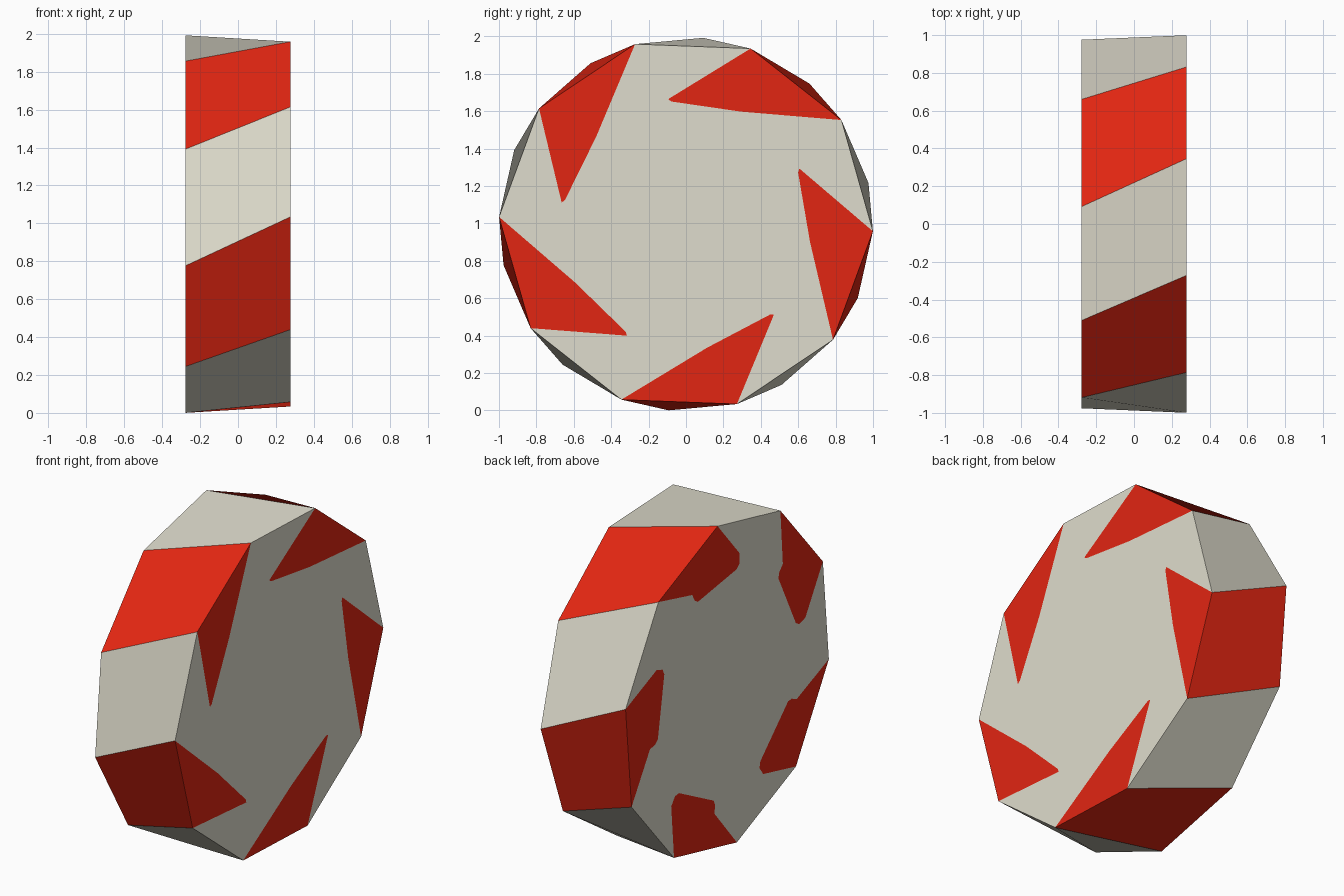
import bpy, bmesh, math

if "Cube" in bpy.data.objects:
    bpy.data.objects.remove(bpy.data.objects["Cube"])

R, HALF, ZC = 1.0, 0.277, 0.996      # radius, half thickness, centre height
RIGHT_A, LEFT_A = -2.2, 12.7         # rotation of the two ten-sided rims


def material(name, rgb):
    m = bpy.data.materials.new(name)
    m.diffuse_color = (*rgb, 1)
    m.use_nodes = True
    m.node_tree.nodes["Principled BSDF"].inputs["Base Color"].default_value = m.diffuse_color
    return m


bm = bmesh.new()


def vert(x, angle, r=R):
    t = math.radians(angle)
    return bm.verts.new((x, r * math.cos(t), ZC + r * math.sin(t)))


def face(verts, red):
    bm.faces.new(verts).material_index = int(red)


right = [vert(HALF, RIGHT_A + 36 * i) for i in range(10)]
left = [vert(-HALF, LEFT_A + 36 * i) for i in range(10)]

# Twisted rim: alternating white and red panels
for i in range(10):
    j = (i + 1) % 10
    face([right[j], right[i], left[i], left[j]], i % 2 == 1)


# Flat cap: swirl stripes cut into a white disc
# swirl = inner outline of one stripe as (angle from panel start, radius)
def cap(ring, x, start, swirl):
    white = []
    for i in range(1, 10, 2):
        lo, hi = ring[i], ring[(i + 1) % 10]
        inner = [vert(x, start + 36 * i + a, r) for a, r in swirl]
        stripe = [lo, hi] + inner[::-1]
        face(stripe if x > 0 else stripe[::-1], True)
        white += [lo] + inner + [hi]
    face(white if x > 0 else white[::-1], False)


cap(right, HALF, RIGHT_A, [(30, 0.67), (63, 0.66), (64.3, 0.675)])
cap(left, -HALF, LEFT_A,
    [(14.7, 0.75), (14.9, 0.7), (16.5, 0.67), (49, 0.67), (51, 0.70), (50.3, 0.76)])

mesh = bpy.data.meshes.new("candy_disc")
bm.to_mesh(mesh)
bm.free()
mesh.materials.append(material("cream white", (0.74, 0.72, 0.61)))
mesh.materials.append(material("bright red", (0.76, 0.019, 0.006)))
bpy.context.collection.objects.link(bpy.data.objects.new("candy_disc", mesh))
